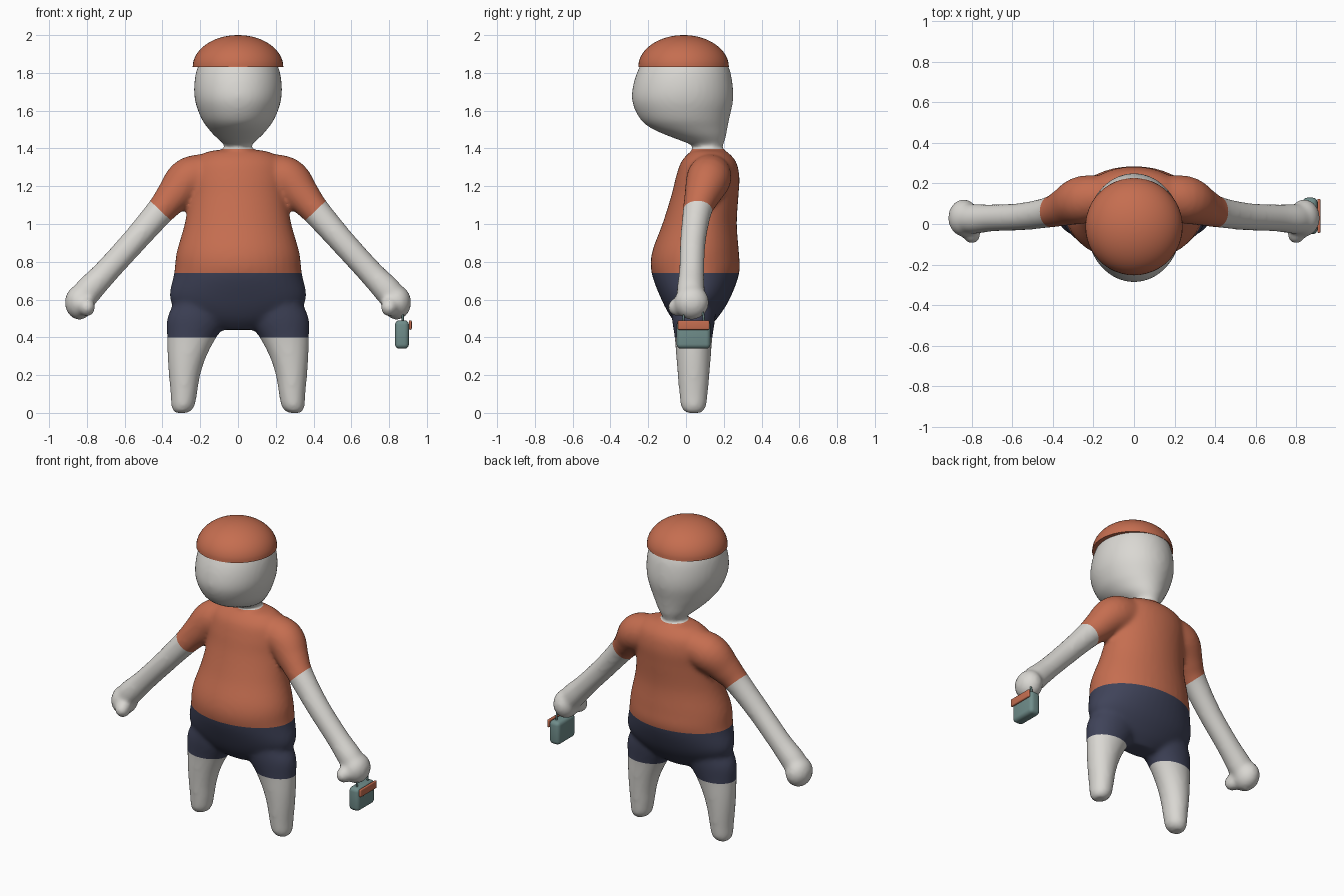
import bpy, bmesh, math
from mathutils import Vector, Matrix

cube = bpy.data.objects.get("Cube")
if cube:
    bpy.data.objects.remove(cube, do_unlink=True)


def material(name, rgb):
    m = bpy.data.materials.new(name)
    m.use_nodes = True
    m.diffuse_color = (*rgb, 1)
    m.node_tree.nodes["Principled BSDF"].inputs["Base Color"].default_value = (*rgb, 1)
    return m


skin = material("pale skin", (0.70, 0.685, 0.65))
orange = material("rust orange", (0.56, 0.155, 0.08))
navy = material("dark navy", (0.05, 0.056, 0.10))
teal = material("muted teal", (0.16, 0.265, 0.255))


def make_object(name, bm, *mats):
    bmesh.ops.recalc_face_normals(bm, faces=bm.faces)
    for f in bm.faces:
        f.smooth = True
    me = bpy.data.meshes.new(name)
    bm.to_mesh(me)
    bm.free()
    for m in mats:
        me.materials.append(m)
    ob = bpy.data.objects.new(name, me)
    bpy.context.collection.objects.link(ob)
    return ob


def smooth_keys(keys, steps=5):
    """Catmull-Rom interpolation of the ring list."""
    k = [Vector(p) for p in keys]
    k = [k[0]] + k + [k[-1]]
    out = []
    for a, b, c, d in zip(k, k[1:], k[2:], k[3:]):
        for i in range(steps):
            t = i / steps
            out.append(b + (c - a) * (t / 2) + (a * 2 - b * 5 + c * 4 - d) * (t * t / 2)
                       + (b * 3 - a - c * 3 + d) * (t ** 3 / 2))
    return out + [k[-1]]


def loft(bm, keys, upright=True, sides=40):
    """Closed tube through rings of (x, y, z, radius_x, radius_y)."""
    keys = smooth_keys(keys)
    rings = []
    for i, k in enumerate(keys):
        c = Vector(k[:3])
        t = Vector((0, 0, 1))
        if not upright:
            t = Vector(keys[min(i + 1, len(keys) - 1)][:3]) - Vector(keys[max(i - 1, 0)][:3])
            t.normalize()
        u = Vector((0, 1, 0)).cross(t).normalized()
        v = t.cross(u)
        angles = [2 * math.pi * n / sides for n in range(sides)]
        rings.append([bm.verts.new(c + u * k[3] * math.cos(a) + v * k[4] * math.sin(a)) for a in angles])
    for r, q in zip(rings, rings[1:]):
        for n in range(sides):
            m = (n + 1) % sides
            bm.faces.new((r[n], r[m], q[m], q[n]))
    bm.faces.new(rings[0])
    bm.faces.new(rings[-1])


def ellipsoid(bm, centre, radii):
    mat = Matrix.Translation(centre) @ Matrix.Diagonal((*radii, 1))
    bmesh.ops.create_uvsphere(bm, u_segments=32, v_segments=20, radius=1, matrix=mat)


# Body: overlapping volumes, fused into one skin
bm = bmesh.new()
torso = [(0.44, .045, .12, .06), (0.50, .045, .27, .12), (0.60, .05, .36, .18), (0.74, .05, .338, .232),
         (0.85, .05, .325, .23), (1.0, .072, .283, .197), (1.15, .10, .26, .178),
         (1.25, .115, .26, .168), (1.33, .12, .24, .145), (1.38, .12, .17, .10), (1.393, .12, .09, .07)]
loft(bm, [(0, y, z, a, b) for z, y, a, b in torso])
head = [(1.34, .115, .07, .075), (1.41, .115, .07, .08), (1.44, .09, .095, .115), (1.47, .055, .128, .158),
        (1.51, .015, .162, .205), (1.56, -.008, .195, .238), (1.65, -.018, .227, .267),
        (1.74, -.016, .232, .263), (1.83, -.01, .214, .237), (1.9, -.01, .17, .19), (1.95, -.01, .09, .10)]
loft(bm, [(0, y, z, a, b) for z, y, a, b in head])
leg = [(0, .30, .035, .04), (0.03, .292, .06, .065), (0.1, .287, .07, .075), (0.2, .283, .083, .084),
       (0.3, .270, .103, .092), (0.4, .245, .131, .10), (0.5, .21, .165, .115), (0.58, .19, .15, .12)]
arm = [(.10, .135, 1.27, .10), (.25, .12, 1.24, .118), (.34, .085, 1.15, .095), (.41, .06, 1.07, .077),
       (.55, .037, .91, .068), (.70, .03, .745, .067), (.79, .025, .65, .074), (.83, .025, .60, .07)]
for s in (1, -1):
    loft(bm, [(s * x, .04, z, a, b) for z, x, a, b in leg])
    loft(bm, [(s * x, y, z, r, r) for x, y, z, r in arm], upright=False)
    ellipsoid(bm, (s * .84, .03, .585), (.077, .092, .092))      # fist
    ellipsoid(bm, (s * .80, -.045, .56), (.045, .052, .05))      # thumb
body = make_object("body", bm, skin, orange, navy)
remesh = body.modifiers.new("fuse", "REMESH")
remesh.mode = "VOXEL"
remesh.voxel_size = 0.013
relax = body.modifiers.new("relax", "SMOOTH")
relax.factor = 0.5
relax.iterations = 10
graph = bpy.context.evaluated_depsgraph_get()
fused = bpy.data.meshes.new_from_object(body.evaluated_get(graph))
body.modifiers.clear()

# Clothing edges are cut into the skin, then coloured by region
HEM, WAIST, NECK = 0.40, 0.74, 1.398
cuff = Vector((0.41, 0, 1.07))
along = Vector((0.69, 0, -0.72))
bm = bmesh.new()
bm.from_mesh(fused)
cuts = [((0, 0, z), (0, 0, 1)) for z in (HEM, WAIST, NECK)]
cuts += [((s * cuff.x, 0, cuff.z), (s * along.x, 0, along.z)) for s in (1, -1)]
for co, no in cuts:
    bmesh.ops.bisect_plane(bm, geom=bm.verts[:] + bm.edges[:] + bm.faces[:], dist=1e-5,
                           plane_co=co, plane_no=no)
for f in bm.faces:
    f.smooth = True
    c = f.calc_center_median()
    c.x = abs(c.x)
    bare_arm = c.x + 0.4 * c.z > 0.70 and (c - cuff).dot(along) > 0
    if bare_arm or c.z > NECK or c.z < HEM:
        f.material_index = 0
    else:
        f.material_index = 1 if c.z > WAIST else 2
bm.to_mesh(body.data)
bm.free()
bpy.data.meshes.remove(fused)

# Cap: half dome with a flat underside
bm = bmesh.new()
profile = [math.radians(a) for a in range(0, 90, 9)] + [math.radians(89)]
loft(bm, [(0, -.013, 1.83 + .17 * math.sin(a), .24 * math.cos(a), .24 * math.cos(a)) for a in profile], sides=48)
cap = make_object("cap", bm, orange)


def rounded_box(name, centre, size, bevel, mat):
    bm = bmesh.new()
    bmesh.ops.create_cube(bm, size=1, matrix=Matrix.Translation(centre) @ Matrix.Diagonal((*size, 1)))
    bmesh.ops.bevel(bm, geom=bm.edges[:], offset=bevel, segments=4, profile=0.5, affect="EDGES")
    return make_object(name, bm, mat)


# Handbag hanging from the left hand
bag = rounded_box("bag_body", (.868, .04, .415), (.074, .18, .15), .024, teal)
flap = rounded_box("bag_flap", (.912, .04, .465), (.016, .168, .05), .007, orange)
curve = bpy.data.curves.new("bag_handle", "CURVE")
curve.dimensions = "3D"
curve.bevel_depth = 0.006
curve.bevel_resolution = 2
spline = curve.splines.new("NURBS")
path = [(-.015, .475), (-.015, .53), (.01, .57), (.07, .57), (.095, .53), (.095, .475)]
spline.points.add(len(path) - 1)
for p, (y, z) in zip(spline.points, path):
    p.co = (.872, y, z, 1)
spline.use_endpoint_u = True
curve.materials.append(teal)
bpy.context.collection.objects.link(bpy.data.objects.new("bag_handle", curve))

# Keep crisp edges on the cap rim
bpy.ops.object.select_all(action="DESELECT")
for ob in (cap, bag, flap):
    ob.select_set(True)
bpy.context.view_layer.objects.active = cap
bpy.ops.object.shade_smooth_by_angle(angle=math.radians(40))
